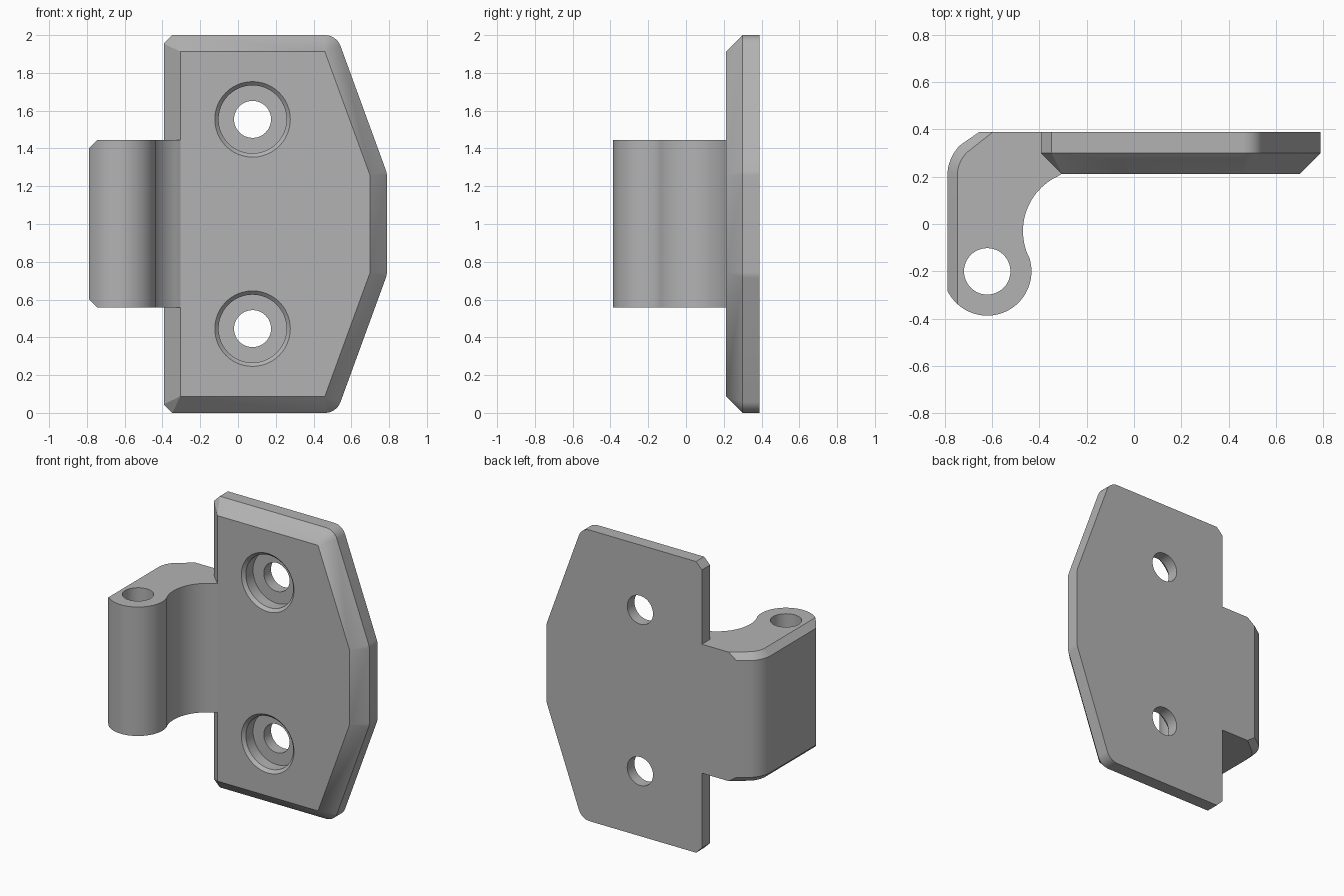
import bpy, bmesh
from math import cos, sin, radians
from mathutils import Vector

cube = bpy.data.objects.get("Cube")
if cube:
    bpy.data.objects.remove(cube)

steel = bpy.data.materials.new("grey_metal")
steel.use_nodes = True
GREY = (0.45, 0.45, 0.45, 1)
steel.diffuse_color = GREY
steel.node_tree.nodes["Principled BSDF"].inputs["Base Color"].default_value = GREY


def arc(cx, cy, r, a, b, n):
    """Points along an arc, angles in degrees."""
    angles = [radians(a + (b - a) * i / n) for i in range(n + 1)]
    return [(cx + r * cos(t), cy + r * sin(t)) for t in angles]


def loft(name, layers, vertical=False):
    """Closed solid through (height, outline) layers along z, or along y."""
    bm = bmesh.new()
    rings = []
    for h, outline in layers:
        rings.append([bm.verts.new((u, v, h) if vertical else (u, h, v))
                      for u, v in outline])
    n = len(rings[0])
    for low, high in zip(rings, rings[1:]):
        for i in range(n):
            j = (i + 1) % n
            bm.faces.new((low[i], low[j], high[j], high[i]))
    bm.faces.new(rings[0])
    bm.faces.new(rings[-1])
    bmesh.ops.remove_doubles(bm, verts=bm.verts, dist=1e-5)
    bmesh.ops.recalc_face_normals(bm, faces=bm.faces)
    mesh = bpy.data.meshes.new(name)
    bm.to_mesh(mesh)
    bm.free()
    obj = bpy.data.objects.new(name, mesh)
    bpy.context.collection.objects.link(obj)
    mesh.materials.append(steel)
    return obj


def combine(target, tool, operation):
    """Apply a boolean and discard the tool."""
    mod = target.modifiers.new(operation, 'BOOLEAN')
    mod.operation = operation
    mod.solver = 'EXACT'
    mod.object = tool
    bpy.context.view_layer.objects.active = target
    bpy.ops.object.modifier_apply(modifier=mod.name)
    bpy.data.objects.remove(tool)


BACK, MID, FRONT = 0.388, 0.3, 0.212
BEVEL = 0.088
LEFT = -0.305

# Plate: the front outline grows by the bevel width, with rounded right corners
outer, inner = [], []


def corner(x, z, points):
    outer.extend(points)
    inner.extend([(x, z)] * len(points))


def mirrored(points):
    return [(x, 2 - z) for x, z in reversed(points)]


edge, cut = LEFT - BEVEL, 0.045
left_pts = [(edge, 2 - cut), (edge + cut, 2)]
top_pts = arc(0.46, 1.912, BEVEL, 90, 20, 10)
side_pts = arc(0.70, 1.255, BEVEL, 20, 0, 4)
corner(LEFT, 1.912, left_pts)
corner(0.46, 1.912, top_pts)
corner(0.70, 1.255, side_pts)
corner(0.70, 0.745, mirrored(side_pts))
corner(0.46, 0.088, mirrored(top_pts))
corner(LEFT, 0.088, mirrored(left_pts))
plate = loft("hinge_leaf", [(BACK, outer), (MID, outer), (FRONT, inner)])

# Arm with the pin barrel, a concave throat meeting the plate
BX, BY, BR = -0.62, -0.2, 0.187
LOW, HIGH = 0.558, 1.444
profile = arc(-0.213, -0.03, 0.256, 111, 202.7, 24)
profile[0] = (LEFT, FRONT)
profile += arc(BX, BY, BR, 22.7, -180, 48)[1:]
profile += [(-0.85, BY), (-0.85, BACK), (LEFT, BACK)]
arm = loft("arm", [(LOW, profile), (HIGH, profile)], True)


# Trim the outer wall and back diagonal, with bevelled ends
def wall(x, y, diagonal_x, r):
    bend = arc(x + r, y, r, 180, 135, 8)
    return [(0, -1), (x, -1)] + bend + [(diagonal_x, BACK),
                                        (diagonal_x, 1), (0, 1)]


full = wall(-0.788, 0.205, -0.655, 0.18)
inset = wall(-0.746, 0.205, -0.597, 0.138)
c = 0.042
trim = loft("arm_trim", [(LOW, inset), (LOW + c, full),
                         (HIGH - c, full), (HIGH, inset)], True)
combine(arm, trim, 'INTERSECT')
combine(plate, arm, 'UNION')

# Pin hole
hole = arc(BX, BY, 0.098, 0, 352.5, 47)
combine(plate, loft("pin_hole", [(0.3, hole), (1.7, hole)], True), 'DIFFERENCE')

# Two screw holes with chamfered counterbores
for z in (0.446, 1.554):
    steps = [(0.1, 0.2), (FRONT, 0.2), (FRONT + 0.02, 0.18),
             (0.31, 0.18), (0.31, 0.098), (0.5, 0.098)]
    layers = [(y, arc(0.077, z, r, 0, 352.5, 47)) for y, r in steps]
    combine(plate, loft("screw_hole", layers), 'DIFFERENCE')

bpy.ops.object.select_all(action='DESELECT')
plate.select_set(True)
bpy.context.view_layer.objects.active = plate
bpy.ops.object.shade_smooth_by_angle(angle=radians(25))
